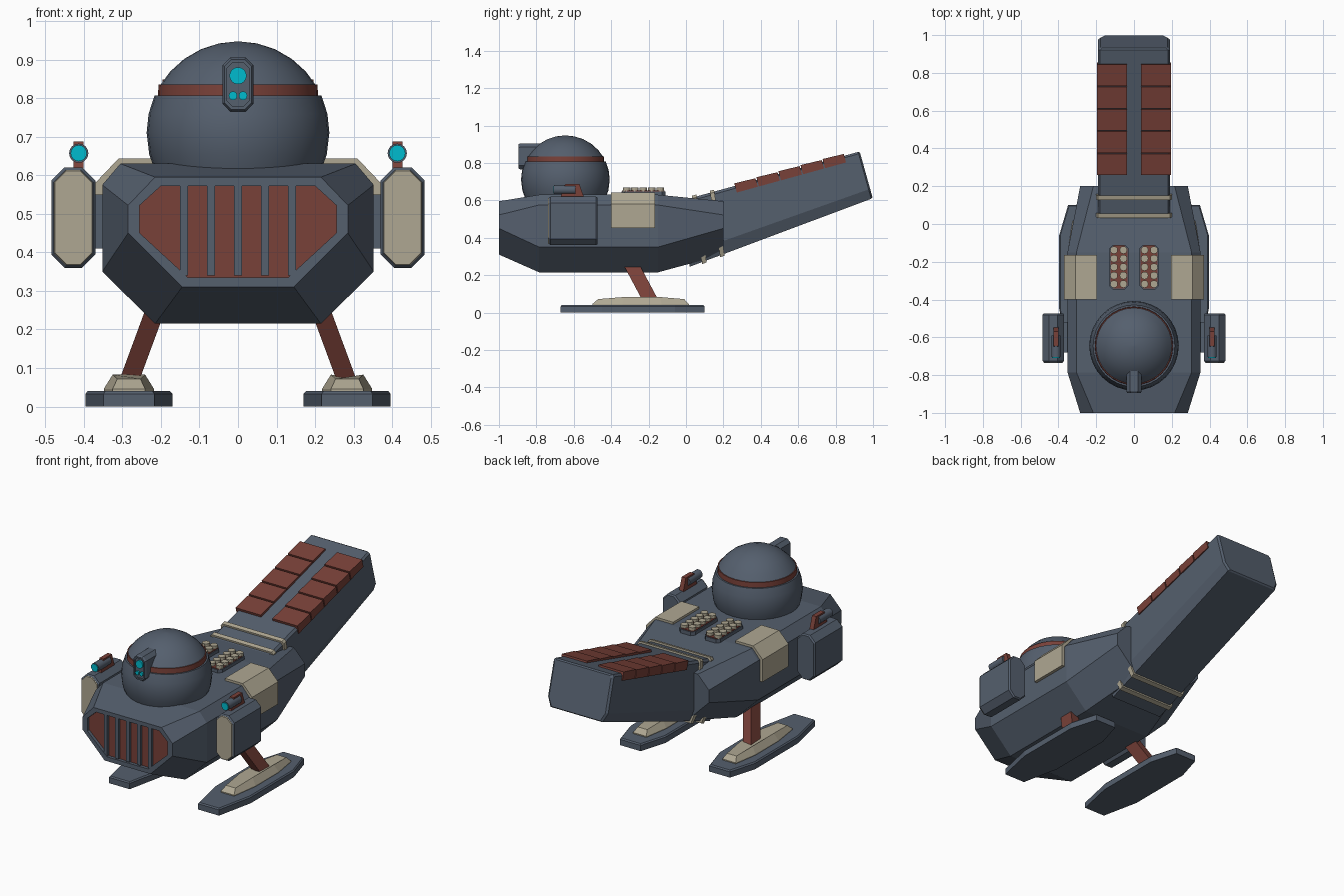
import bpy, bmesh, math

if "Cube" in bpy.data.objects:
    bpy.data.objects.remove(bpy.data.objects["Cube"])


def material(name, rgb):
    m = bpy.data.materials.new(name)
    m.diffuse_color = (*rgb, 1)
    m.use_nodes = True
    m.node_tree.nodes["Principled BSDF"].inputs["Base Color"].default_value = m.diffuse_color
    return m


SLATE = material("slate", (.09, .115, .155))
RUST = material("rust", (.19, .052, .04))
BEIGE = material("beige", (.43, .39, .29))
CYAN = material("cyan", (0, .5, .62))


def loft(name, rings, mat, mirror=False, closed=False):
    """Skin a list of equal-length point rings; cap the ends unless closed into a loop."""
    bm = bmesh.new()
    vs = [[bm.verts.new(p) for p in r] for r in rings]
    n = len(rings[0])
    for a, b in zip(vs, vs[1:] + vs[:1] if closed else vs[1:]):
        for i in range(n):
            j = (i + 1) % n
            bm.faces.new((a[i], a[j], b[j], b[i]))
    if not closed:
        bm.faces.new(vs[0])
        bm.faces.new(vs[-1])
    bmesh.ops.recalc_face_normals(bm, faces=bm.faces)
    me = bpy.data.meshes.new(name)
    bm.to_mesh(me)
    bm.free()
    me.materials.append(mat)
    ob = bpy.data.objects.new(name, me)
    bpy.context.collection.objects.link(ob)
    if mirror:
        ob.modifiers.new("mirror", 'MIRROR').use_mirror_merge = False
    return ob


def smooth(ob, angle=30):
    bpy.ops.object.select_all(action='DESELECT')
    bpy.context.view_layer.objects.active = ob
    ob.select_set(True)
    bpy.ops.object.shade_smooth_by_angle(angle=math.radians(angle))


def sym(half, y):
    """Mirror a half profile of (x, z) points into a full ring at depth y."""
    return [(x, y, z) for x, z in half] + [(-x, y, z) for x, z in reversed(half)]


def octagon(cx, cy, hx, hy, c):
    """Rectangle outline with corners cut by c."""
    return [(cx + x, cy + y) for x, y in (
        (hx - c, hy), (hx, hy - c), (hx, c - hy), (hx - c, -hy),
        (c - hx, -hy), (-hx, c - hy), (-hx, hy - c), (c - hx, hy))]


def front_plate(name, pts, y0, y1, mat, mirror=False):
    return loft(name, [[(x, y, z) for x, z in pts] for y in (y0, y1)], mat, mirror)


def side_prism(name, pts, x0, x1, mat, mirror=False):
    return loft(name, [[(x, y, z) for y, z in pts] for x in (x0, x1)], mat, mirror)


def circle(cx, cz, r, n=24):
    return [(cx + r * math.cos(2 * math.pi * i / n), cz + r * math.sin(2 * math.pi * i / n))
            for i in range(n)]


# Hull with recessed nose
mid = [(.305, .63), (.352, .575), (.352, .35), (.215, .215)]
end = [(.215, .595), (.285, .522), (.285, .45), (.145, .31)]
opening = [(.2, .572), (.255, .522), (.255, .45), (.13, .335)]
loft("hull", [sym(end, .2), sym(mid, -.15), sym(mid, -.785), sym(end, -1),
              sym(opening, -1), sym(opening, -.975)], SLATE)
loft("grille", [sym(opening, -.974), sym(opening, -.982)], RUST)
for i in range(-2, 3):
    x = i * .07
    front_plate(f"grille_bar_{i + 3}", [(x - .01, .34), (x + .01, .34), (x + .01, .572),
                                        (x - .01, .572)], -.975, -.998, SLATE)

# Side armour wrapping over the hull shoulders
front_plate("shoulder_armour", [(.197, .643), (.31, .643), (.37, .58), (.37, .452), (.34, .452),
                                (.34, .57), (.3, .62), (.197, .62)], -.4, -.165, BEIGE, True)


# Dome turned from an arc, with an inset band
def turned(name, profile, mat):
    rings = [[(r * math.cos(a), -.645 + r * math.sin(a), z) for a in
              [2 * math.pi * i / 32 for i in range(32)]] for r, z in profile]
    smooth(loft(name, rings, mat))


def arc(degs):
    return [(.237 * math.cos(math.radians(d)), .71 + .237 * math.sin(math.radians(d))) for d in degs]


turned("dome_lower", arc((-26, -14, 0, 12, 24)), SLATE)
turned("dome_band", [(.208, .80), (.206, .835)], RUST)
turned("dome_upper", arc((30, 42, 54, 66, 78, 89.5)), SLATE)

# Eye unit on the dome
rim, inner = octagon(0, .835, .04, .07, .02), octagon(0, .835, .028, .057, .014)
loft("eye_housing", [[(x, y, z) for x, z in p] for p, y in
                     ((rim, -.7), (rim, -.885), (octagon(0, .835, .035, .065, .018), -.895),
                      (inner, -.895), (inner, -.886))], SLATE)
for k, (x, z, r) in enumerate(((0, .858, .022), (-.013, .806, .011), (.013, .806, .011))):
    front_plate(f"eye_lens_{k + 1}", circle(x, z, r), -.88, -.896, CYAN)

# Side pods
pod = octagon(.427, .49, .057, .13, .034)
slim = octagon(.427, .49, .051, .124, .032)
loft("side_pod", [[(x, y, z) for x, z in p] for p, y in
                  ((slim, -.473), (pod, -.481), (pod, -.724), (slim, -.732))], SLATE, True)
loft("pod_face", [[(x, y, z) for x, z in p] for p, y in
                  ((slim, -.73), (octagon(.427, .49, .048, .121, .03), -.737),
                   (octagon(.427, .49, .042, .115, .027), -.737))], BEIGE, True)
front_plate("pod_mount", octagon(.365, .48, .03, .07, .01), -.68, -.52, SLATE, True)

# Small blasters on the pods
side_prism("blaster_mount", [(-.672, .615), (-.645, .687), (-.57, .687), (-.545, .615)],
           .4, .426, RUST, True)
smooth(front_plate("blaster_barrel", circle(.413, .657, .025, 16), -.705, -.59, SLATE, True))
front_plate("blaster_lens", circle(.413, .657, .021, 16), -.7, -.709, CYAN, True)


# Button racks behind the dome
def flat(name, pts, z0, z1, mat):
    return loft(name, [[(x, y, z) for x, y in pts] for z in (z0, z1)], mat, True)


flat("button_rack", octagon(.08, -.228, .05, .118, .018), .62, .648, SLATE)
flat("button_rack_top", octagon(.08, -.228, .045, .113, .016), .645, .652, RUST)
for i in range(2):
    for j in range(5):
        flat(f"button_{i}_{j}", circle(.056 + .05 * i, -.138 - .045 * j, .02, 12), .645, .668, BEIGE)

# Tail boom
def lerp(a, b, t):
    return a + (b - a) * t


def tail_ring(s, g=0):
    ty, tz = lerp(-.03, .925, s), lerp(.597, .86, s)
    by, bz = lerp(.02, .995, s), lerp(.245, .61, s)
    f = g / math.hypot(by - ty, bz - tz)
    half = [(.18 + g, -f), (.19 + g, .04 - f), (.19 + g, .8), (.165 + g, 1 + f)]
    pts = [(x, lerp(ty, by, t), lerp(tz, bz, t)) for x, t in half]
    return pts + [(-x, y, z) for x, y, z in reversed(pts)]


loft("tail", [tail_ring(0), tail_ring(.995), [(x * .97, y + .004, z) for x, y, z in tail_ring(1, -.006)]],
     SLATE)
for k, s in enumerate((.079, .178)):
    loft(f"tail_band_{k + 1}", [tail_ring(s - .012, -.01), tail_ring(s - .012, .01),
                                tail_ring(s + .012, .01), tail_ring(s + .012, -.01)],
         BEIGE, closed=True)


# Shingled tail panels
def on_tail(y, n):
    return (y - .266 * n, .86 - .2754 * (.925 - y) + .964 * n)


for k in range(5):
    y = .262 + .118 * k
    side_prism(f"tail_panel_{k + 1}", [on_tail(y, -.037), on_tail(y, .014),
                                       on_tail(y + .112, .01), on_tail(y + .112, -.037)],
               .037, .196, RUST, True)

# Legs
def leg_ring(x, y, z):
    return [(x + a, y + b, z) for a, b in ((-.026, -.043), (.026, -.043), (.026, .043), (-.026, .043))]


loft("leg", [leg_ring(.283, -.19, .065), leg_ring(.2, -.31, .29)], RUST, True)


# Ski feet with raised pads
def ski(w, tip, y0, y1, flat0, flat1, z, ztip=None):
    zt = z if ztip is None else ztip
    return [(.283 + x, y, h) for x, y, h in (
        (tip, y0, zt), (w, flat0, z), (w, flat1, z), (tip, y1, zt),
        (-tip, y1, zt), (-w, flat1, z), (-w, flat0, z), (-tip, y0, zt))]


loft("foot", [ski(.113, .066, -.67, .1, -.45, -.06, 0), ski(.113, .066, -.67, .1, -.45, -.06, .033),
              ski(.107, .061, -.664, .094, -.45, -.06, .04)], SLATE, True)
loft("foot_pad", [ski(.065, .042, -.5, .015, -.34, -.13, .038),
                  ski(.065, .042, -.5, .015, -.34, -.13, .046),
                  ski(.042, .03, -.47, -.01, -.33, -.14, .083, .072)], BEIGE, True)
